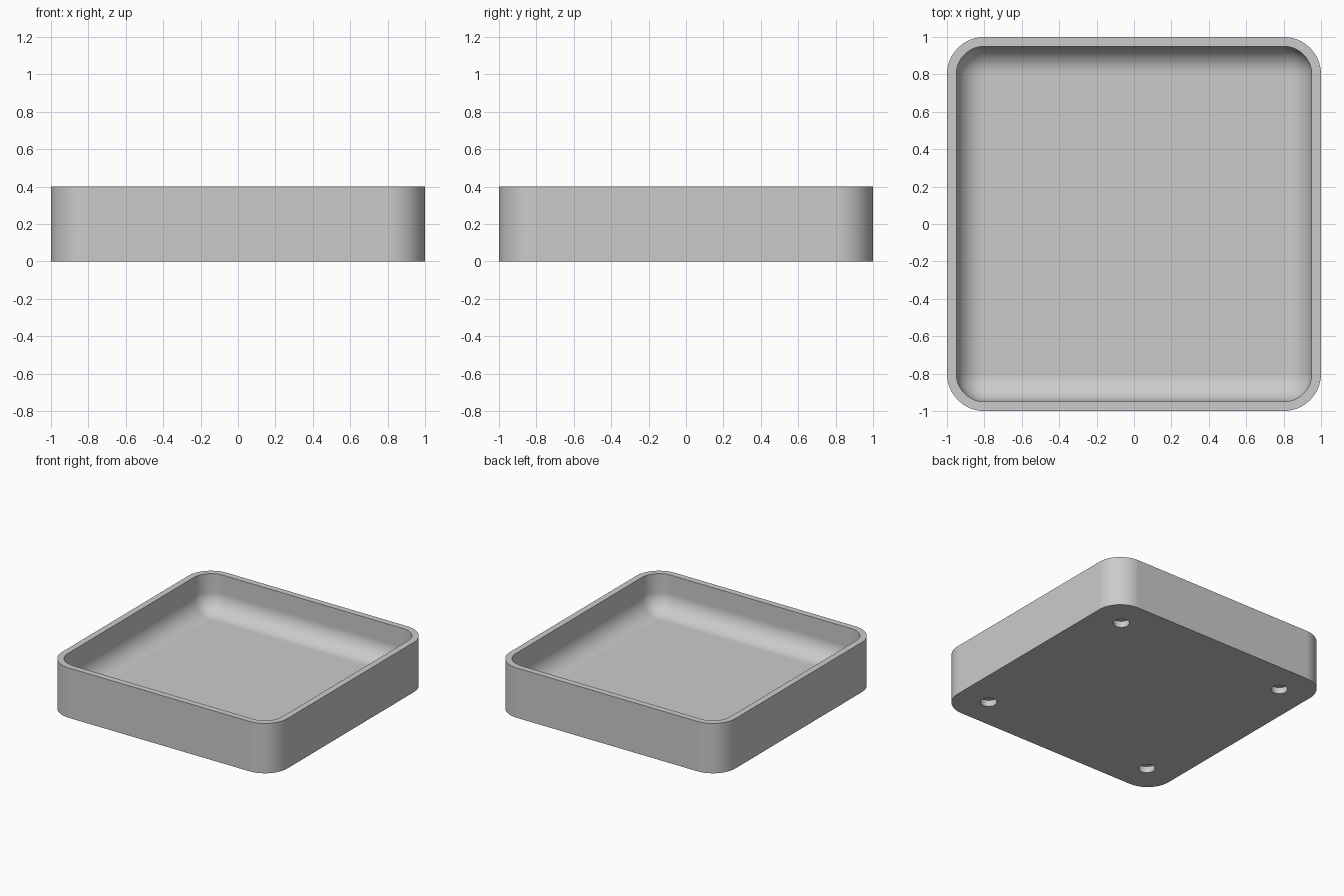
import bpy, bmesh, math

cube = bpy.data.objects.get("Cube")
if cube:
    bpy.data.objects.remove(cube, do_unlink=True)

HEIGHT, FLOOR, WALL = 0.4, 0.1, 0.05
CORNER, FILLET = 0.2, 0.15
FOOT, FOOT_RADIUS, FOOT_DEPTH = 0.75, 0.06, 0.05
STEPS = 16

grey = bpy.data.materials.new("light grey")
grey.use_nodes = True
colour = (0.6, 0.6, 0.6, 1)
grey.diffuse_color = colour
grey.node_tree.nodes["Principled BSDF"].inputs["Base Color"].default_value = colour


def ring(bm, half, radius, z):
    """Rounded square loop of vertices at height z."""
    verts = []
    for quarter in range(4):
        mid = math.radians(45 + 90 * quarter)
        cx = math.copysign(half - radius, math.cos(mid))
        cy = math.copysign(half - radius, math.sin(mid))
        for i in range(STEPS + 1):
            a = math.pi / 2 * (quarter + i / STEPS)
            verts.append(bm.verts.new((cx + radius * math.cos(a), cy + radius * math.sin(a), z)))
    return verts


def make_object(name, bm):
    bmesh.ops.recalc_face_normals(bm, faces=bm.faces)
    mesh = bpy.data.meshes.new(name)
    bm.to_mesh(mesh)
    bm.free()
    mesh.materials.append(grey)
    obj = bpy.data.objects.new(name, mesh)
    bpy.context.collection.objects.link(obj)
    return obj


# Tray shell: outer wall, flat rim, inner wall, then fillet down to the floor
bm = bmesh.new()
inner = 1 - WALL
rings = [ring(bm, 1, CORNER, 0), ring(bm, 1, CORNER, HEIGHT)]
rings.append(ring(bm, inner, CORNER - WALL, HEIGHT))
for i in range(STEPS + 1):
    t = math.pi / 2 * i / STEPS
    shrink = FILLET * (1 - math.cos(t))
    rings.append(ring(bm, inner - shrink, CORNER - WALL - shrink,
                      FLOOR + FILLET * (1 - math.sin(t))))
for low, high in zip(rings, rings[1:]):
    for i in range(len(low)):
        j = (i + 1) % len(low)
        bm.faces.new((low[i], low[j], high[j], high[i]))
bm.faces.new(rings[0])
bm.faces.new(rings[-1])
bmesh.ops.remove_doubles(bm, verts=bm.verts, dist=1e-5)
tray = make_object("tray", bm)

# Four round blind sockets under the corners
bm = bmesh.new()
for sx in (-1, 1):
    for sy in (-1, 1):
        made = bmesh.ops.create_cone(bm, cap_ends=True, segments=40, radius1=FOOT_RADIUS,
                                     radius2=FOOT_RADIUS, depth=2 * FOOT_DEPTH)
        bmesh.ops.translate(bm, verts=made["verts"], vec=(sx * FOOT, sy * FOOT, 0))
cutter = make_object("socket_cutter", bm)
cutter.hide_render = True

bpy.ops.object.select_all(action="DESELECT")
bpy.context.view_layer.objects.active = tray
tray.select_set(True)
cut = tray.modifiers.new("sockets", "BOOLEAN")
cut.operation, cut.solver, cut.object = "DIFFERENCE", "EXACT", cutter
bpy.ops.object.modifier_apply(modifier=cut.name)
bpy.data.objects.remove(cutter, do_unlink=True)

# Smooth curves with crisp edges
bpy.ops.object.shade_smooth_by_angle(angle=math.radians(30))
weighted = tray.modifiers.new("flat_faces", "WEIGHTED_NORMAL")
weighted.keep_sharp = True
